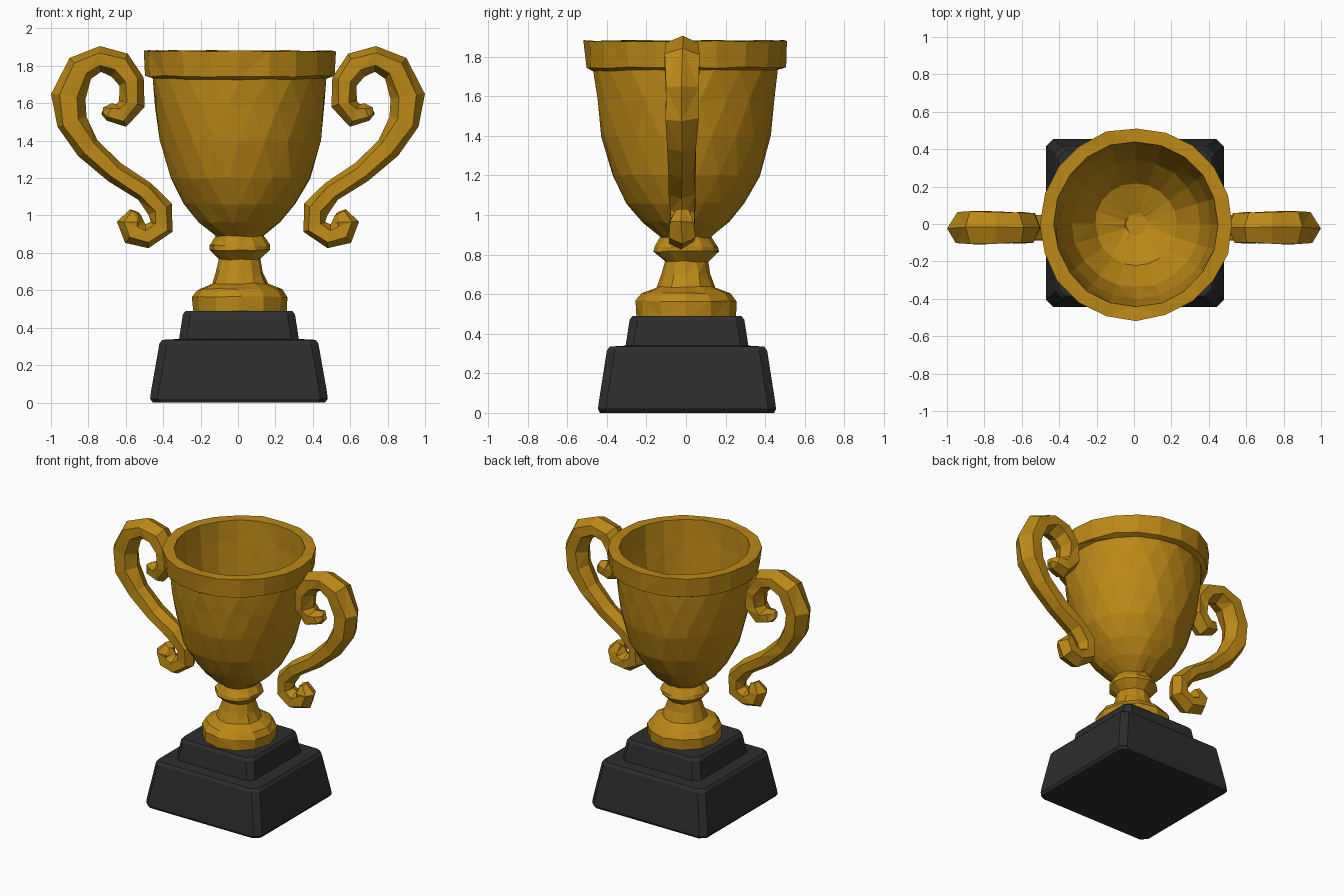
import bpy, bmesh, math, random
from mathutils import Vector

if "Cube" in bpy.data.objects:
    bpy.data.objects.remove(bpy.data.objects["Cube"])

random.seed(4)


def material(name, rgb):
    m = bpy.data.materials.new(name)
    m.diffuse_color = (*rgb, 1)
    m.use_nodes = True
    m.node_tree.nodes["Principled BSDF"].inputs["Base Color"].default_value = m.diffuse_color
    return m


gold = material("gold", (0.50, 0.25, 0.008))
black = material("charcoal_black", (0.027, 0.027, 0.027))


def skin(name, rings, mat, jitter=0.0, triangulate=False):
    """Bridge equal-length rings of points, cap both ends."""
    bm = bmesh.new()
    loops = []
    for ring in rings:
        loops.append([bm.verts.new(Vector(p) + Vector([random.uniform(-jitter, jitter) for _ in range(3)]))
                      for p in ring])
    n = len(loops[0])
    for a, b in zip(loops, loops[1:]):
        for i in range(n):
            j = (i + 1) % n
            bm.faces.new((a[i], a[j], b[j], b[i]))
    bm.faces.new(loops[0][::-1])
    bm.faces.new(loops[-1])
    if triangulate:
        bmesh.ops.triangulate(bm, faces=bm.faces)
    bmesh.ops.recalc_face_normals(bm, faces=bm.faces)
    me = bpy.data.meshes.new(name)
    bm.to_mesh(me)
    bm.free()
    me.materials.append(mat)
    ob = bpy.data.objects.new(name, me)
    bpy.context.collection.objects.link(ob)
    return ob


def circle(r, z, n, cx=0.01, twist=0.0):
    return [(cx + r * math.cos(math.tau * (i + twist) / n),
             r * math.sin(math.tau * (i + twist) / n), z) for i in range(n)]


def chamfered_square(z, hx, hy, c=0.04):
    pts = [(hx, -hy + c), (hx, hy - c), (hx - c, hy), (-hx + c, hy),
           (-hx, hy - c), (-hx, -hy + c), (-hx + c, -hy), (hx - c, -hy)]
    return [(x + 0.005, y + 0.005, z) for x, y in pts]


# stepped plinth
plinth = [(0, .46, .44), (.02, .475, .45), (.06, .47, .445), (.315, .425, .405),
          (.335, .41, .39), (.34, .32, .31), (.47, .30, .29), (.49, .285, .275)]
skin("plinth", [chamfered_square(*p) for p in plinth], black)

# stem with foot and collar
stem = [(.25, .48), (.255, .565), (.225, .605), (.15, .635), (.125, .70), (.11, .765),
        (.165, .815), (.16, .84), (.13, .885), (.12, .91)]
skin("stem", [circle(r, z, 12) for r, z in stem], gold, 0.004, True)

# hollow bowl: outside going up, rim, inside going down
bowl = [(.12, .885), (.22, .965), (.30, 1.06), (.375, 1.20), (.43, 1.40), (.455, 1.58),
        (.467, 1.73), (.505, 1.745), (.515, 1.88), (.44, 1.88), (.43, 1.72),
        (.40, 1.42), (.34, 1.2), (.22, 1.04), (.06, .98)]
skin("bowl", [circle(r, z, 20, twist=0.5 * (k % 2) if k < 6 else 0) for k, (r, z) in enumerate(bowl)],
     gold, 0.005, True)

# scroll handle: x, z, in-plane radius, depth radius; mirrored to the other side
path = [(.72, 1.56, .025, .03), (.69, 1.55, .05, .06), (.62, 1.535, .068, .075),
        (.565, 1.60, .068, .08), (.57, 1.72, .07, .085), (.63, 1.805, .075, .085),
        (.735, 1.835, .07, .09), (.845, 1.785, .08, .09), (.905, 1.64, .09, .09),
        (.89, 1.50, .085, .085), (.80, 1.36, .07, .075), (.66, 1.23, .06, .07),
        (.50, 1.13, .06, .07), (.415, 1.035, .065, .065), (.41, .935, .065, .065),
        (.485, .89, .06, .065), (.56, .915, .075, .065), (.575, .965, .072, .065),
        (.55, 1.02, .035, .03)]
rings = []
for k, (x, z, r, d) in enumerate(path):
    a, b = path[max(k - 1, 0)], path[min(k + 1, len(path) - 1)]
    t = Vector((b[0] - a[0], 0, b[1] - a[1])).normalized()
    side = Vector((t.z, 0, -t.x))
    rings.append([Vector((x, -0.02, z)) + side * (r * math.cos(math.tau * i / 6))
                  + Vector((0, d * 1.1 * math.sin(math.tau * i / 6), 0)) for i in range(6)])
handles = skin("scroll_handles", rings, gold, 0.006, True)
handles.modifiers.new("mirror", 'MIRROR').use_mirror_merge = False
